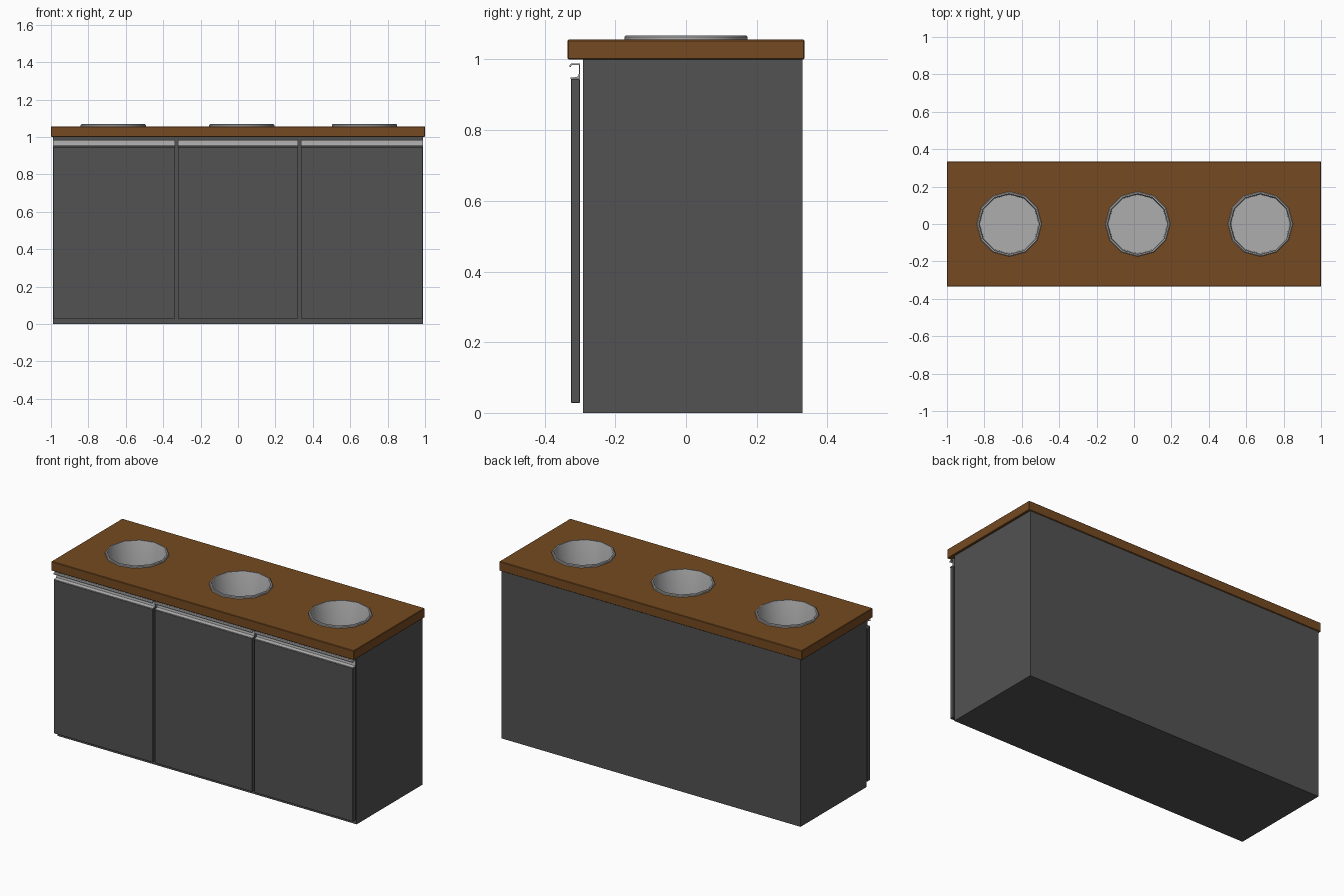
import bpy, bmesh, math

if "Cube" in bpy.data.objects:
    bpy.data.objects.remove(bpy.data.objects["Cube"])


def mat(name, rgb):
    m = bpy.data.materials.new(name)
    m.diffuse_color = (*rgb, 1)
    m.use_nodes = True
    m.node_tree.nodes["Principled BSDF"].inputs["Base Color"].default_value = m.diffuse_color
    return m


DARK = mat("dark grey panel", (0.085, 0.085, 0.085))
WOOD = mat("brown wood", (0.178, 0.068, 0.015))
METAL = mat("light grey metal", (0.42, 0.42, 0.42))


def finish(name, bm, material, smooth=None):
    bmesh.ops.recalc_face_normals(bm, faces=bm.faces[:])
    me = bpy.data.meshes.new(name)
    bm.to_mesh(me)
    bm.free()
    me.materials.append(material)
    ob = bpy.data.objects.new(name, me)
    bpy.context.collection.objects.link(ob)
    if smooth:
        bpy.ops.object.select_all(action='DESELECT')
        ob.select_set(True)
        bpy.context.view_layer.objects.active = ob
        bpy.ops.object.shade_smooth_by_angle(angle=math.radians(smooth))
    return ob


def box(name, x, y, z, material, bevel=0.0):
    bm = bmesh.new()
    bmesh.ops.create_cube(bm, size=1)
    for v in bm.verts:
        for i, (a, b) in enumerate((x, y, z)):
            v.co[i] = a if v.co[i] < 0 else b
    if bevel:
        bmesh.ops.bevel(bm, geom=bm.edges[:], offset=bevel, segments=1, affect='EDGES')
    return finish(name, bm, material)


def extrude_x(name, profile, x0, x1, material):
    bm = bmesh.new()
    f = bm.faces.new([bm.verts.new((x0, y, z)) for y, z in profile])
    r = bmesh.ops.extrude_face_region(bm, geom=[f])
    for g in r["geom"]:
        if isinstance(g, bmesh.types.BMVert):
            g.co.x = x1
    return finish(name, bm, material, 35)


def lathe(name, profile, cx, sides, material):
    bm = bmesh.new()
    rings = [[bm.verts.new((cx + r * math.cos(2 * math.pi * k / sides),
                            r * math.sin(2 * math.pi * k / sides), z))
              for k in range(sides)] for r, z in profile]
    for a, b in zip(rings, rings[1:]):
        for k in range(sides):
            j = (k + 1) % sides
            bm.faces.new((a[k], a[j], b[j], b[k]))
    bm.faces.new(rings[0])
    bm.faces.new(rings[-1])
    return finish(name, bm, material, 35)


# Cabinet carcass, open under the worktop so the bins drop inside
body = box("cabinet_body", (-0.988, 0.988), (-0.291, 0.33), (0, 1.0), DARK)
bm = bmesh.new()
bm.from_mesh(body.data)
bmesh.ops.delete(bm, geom=[f for f in bm.faces if f.normal.z > 0.9], context='FACES')
bm.to_mesh(body.data)
bm.free()

# Worktop with three round openings
top = box("worktop", (-1, 1), (-0.335, 0.335), (1.0, 1.056), WOOD, 0.003)
BINS = (-0.667, 0.02, 0.676)
for i, cx in enumerate(BINS):
    cutter = lathe(f"opening_cutter_{i + 1}", [(0.167, 0.9), (0.167, 1.2)], cx, 12, WOOD)
    cutter.hide_render = True
    cutter.hide_viewport = True
    mod = top.modifiers.new(f"opening_{i + 1}", 'BOOLEAN')
    mod.object = cutter
    mod.operation = 'DIFFERENCE'
    mod.solver = 'EXACT'

# Bin liners: rim lip, inner wall and floor
for i, cx in enumerate(BINS):
    lathe(f"bin_{i + 1}",
          [(0.162, 0.69), (0.166, 1.054), (0.174, 1.054), (0.174, 1.064),
           (0.170, 1.068), (0.163, 1.068), (0.161, 1.064), (0.157, 0.70)],
          cx, 12, METAL)

# Doors with a hooked metal grip along each top edge
arc = [(-0.311 + 0.008 * math.cos(a), 0.960 + 0.010 * math.sin(a))
       for a in (0, -math.pi / 4, -math.pi / 2)]
grip = [(-0.327, 0.945), (-0.300, 0.945), (-0.300, 0.989), (-0.324, 0.989),
        (-0.329, 0.985), (-0.329, 0.979), (-0.326, 0.979), (-0.323, 0.985),
        (-0.303, 0.985)] + arc + [(-0.327, 0.949)]
for name, x0, x1 in (("left", -0.988, -0.336), ("middle", -0.322, 0.322),
                     ("right", 0.336, 0.988)):
    box(f"{name}_door", (x0, x1), (-0.326, -0.300), (0.028, 0.945), DARK, 0.002)
    extrude_x(f"{name}_door_grip", grip, x0, x1, METAL)
